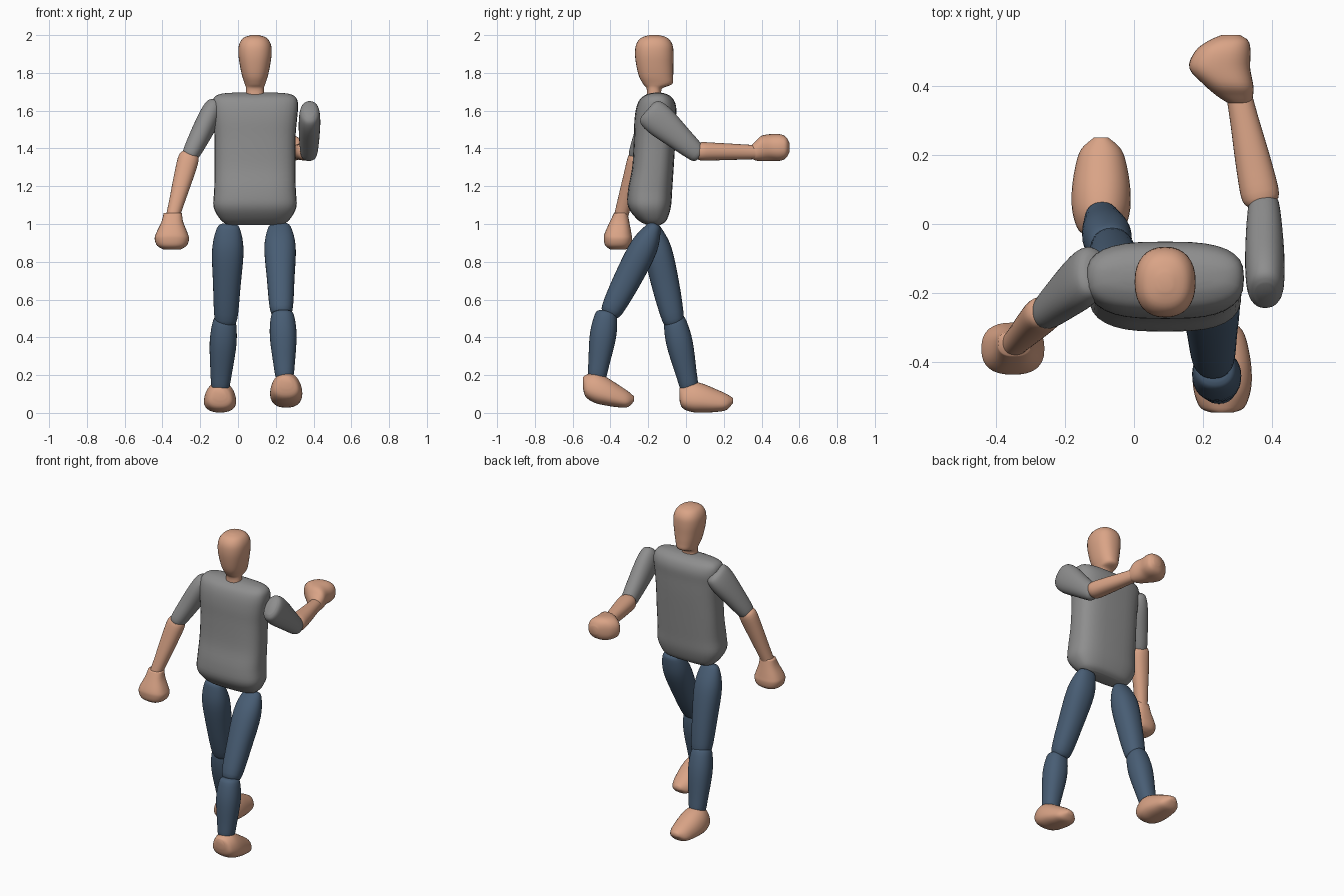
import bpy, bmesh, math
from mathutils import Vector


def material(name, rgb):
    m = bpy.data.materials.new(name)
    m.diffuse_color = (*rgb, 1)
    return m


SKIN = material("skin", (0.70, 0.37, 0.24))
SHIRT = material("grey shirt", (0.27, 0.27, 0.27))
JEANS = material("blue jeans", (0.065, 0.11, 0.175))


def spline(a, b, c, d, t):
    return 0.5 * (2 * b + (c - a) * t + (2 * a - 5 * b + 4 * c - d) * t * t
                  + (3 * b - a - 3 * c + d) * t ** 3)


def loft(name, mat, secs, axis, power=2.0, taper=0.0, steps=4, n=32):
    """Smooth skin over sections (x, y, z, half width, half depth)."""
    axis = Vector(axis).normalized()
    u = Vector((1, 0, 0))
    u = (u - axis * u.dot(axis)).normalized()
    v = u.cross(axis)
    last = len(secs) - 1
    rows = []
    for i in range(last):
        q = [secs[max(0, min(last, i + k))] for k in (-1, 0, 1, 2)]
        rows += [[spline(*c, s / steps) for c in zip(*q)] for s in range(steps)]
    rows.append(secs[-1])
    bm = bmesh.new()
    rings = []
    for x, y, z, a, b in rows:
        ring = []
        for k in range(n):
            th = 2 * math.pi * k / n
            c, s = math.cos(th), math.sin(th)
            c = math.copysign(abs(c) ** (2 / power), c)
            s = math.copysign(abs(s) ** (2 / power), s)
            p = Vector((x, y, z)) + u * max(a, .004) * c * (1 - taper * s) + v * max(b, .004) * s
            ring.append(bm.verts.new(p))
        rings.append(ring)
    for r0, r1 in zip(rings, rings[1:]):
        for k in range(n):
            bm.faces.new((r0[k], r0[(k + 1) % n], r1[(k + 1) % n], r1[k]))
    bm.faces.new(rings[0])
    bm.faces.new(rings[-1])
    bmesh.ops.recalc_face_normals(bm, faces=bm.faces)
    for f in bm.faces:
        f.smooth = True
    me = bpy.data.meshes.new(name)
    bm.to_mesh(me)
    bm.free()
    me.materials.append(mat)
    ob = bpy.data.objects.new(name, me)
    bpy.context.collection.objects.link(ob)
    return ob


def limb(name, mat, p0, p1, profile):
    p0, p1 = Vector(p0), Vector(p1)
    loft(name, mat, [(*p0.lerp(p1, t), a, b) for t, a, b in profile], p1 - p0, 2.2)


# Head and neck
loft("head", SKIN, [(.09, y, z, a, b) for z, y, a, b in (
    (1.66, -.168, .050, .042), (1.715, -.168, .047, .040), (1.74, -.150, .054, .076),
    (1.78, -.158, .067, .090), (1.84, -.165, .080, .098), (1.90, -.168, .088, .102),
    (1.95, -.168, .084, .096), (1.985, -.168, .062, .070), (2.0, -.168, .02, .025))],
    (0, 0, 1), 2.3)

# Shirt body
loft("torso", SHIRT, [(.09, y, z, a, b) for z, y, a, b in (
    (.995, -.17, .14, .035), (1.02, -.178, .18, .075), (1.09, -.193, .219, .113),
    (1.18, -.190, .216, .117), (1.30, -.175, .214, .110), (1.45, -.166, .214, .110),
    (1.55, -.163, .222, .110), (1.62, -.157, .228, .105), (1.665, -.155, .220, .085),
    (1.688, -.153, .185, .05), (1.695, -.153, .12, .02))], (0, 0, 1), 2.9)

# Arms
SLEEVE = ((0, .03, .05), (.06, .05, .078), (.25, .057, .085), (.6, .054, .068),
          (.93, .044, .05), (1, .028, .032))
FOREARM = ((0, .03, .03), (.08, .054, .048), (.35, .052, .046), (.75, .041, .040),
           (1, .036, .036))
limb("right_sleeve", SHIRT, (.38, -.205, 1.605), (.375, .075, 1.36), SLEEVE)
limb("left_sleeve", SHIRT, (-.115, -.13, 1.635), (-.263, -.265, 1.345), SLEEVE)
limb("right_forearm", SKIN, (.372, .05, 1.385), (.30, .39, 1.38), FOREARM)
limb("left_forearm", SKIN, (-.253, -.25, 1.38), (-.348, -.348, 1.03), FOREARM)

# Fists
loft("right_fist", SKIN, (
    (.305, .35, 1.382, .034, .037), (.292, .37, 1.388, .052, .052),
    (.275, .40, 1.400, .070, .067), (.248, .45, 1.405, .088, .071),
    (.257, .50, 1.405, .080, .070), (.273, .53, 1.405, .057, .055),
    (.28, .547, 1.405, .025, .025)), (0, 1, 0), 2.4)
loft("left_fist", SKIN, (
    (-.345, -.345, 1.058, .048, .036), (-.348, -.352, 1.01, .058, .052),
    (-.35, -.36, .95, .084, .071), (-.35, -.36, .92, .091, .075),
    (-.35, -.36, .885, .078, .067), (-.35, -.36, .865, .045, .04)), (0, 0, -1), 2.5)

# Jeans
THIGH = ((0, .03, .02), (.04, .060, .040), (.25, .083, .073), (.6, .073, .073),
         (.93, .060, .058), (1, .035, .035))
SHIN = ((0, .035, .035), (.06, .060, .058), (.35, .071, .070), (.75, .057, .056),
        (.95, .046, .047), (1, .025, .025))
limb("front_thigh", JEANS, (-.05, -.18, 1.0), (-.065, -.06, .46), THIGH)
limb("rear_thigh", JEANS, (.22, -.160, 1.0), (.23, -.408, .515), THIGH)
limb("front_shin", JEANS, (-.07, -.065, .51), (-.095, .022, .115), SHIN)
limb("rear_shin", JEANS, (.235, -.420, .54), (.247, -.475, .17), SHIN)


# Feet, the rear one pitched with the toe down
def foot(name, x, y0, stretch, lift, pitch):
    shape = ((0, .10, .03, .03), (.015, .085, .062, .058), (.065, .085, .080, .080),
             (.125, .078, .083, .076), (.195, .065, .074, .060), (.25, .058, .057, .042),
             (.285, .066, .02, .012))
    loft(name, SKIN, [(x, y0 + t * stretch, z + lift - pitch * t, a, b)
                      for t, z, a, b in shape], (0, 1, 0), 2.3, .18)


foot("front_foot", -.095, -.035, 1.0, 0, 0)
foot("rear_foot", .255, -.545, .95, .06, .18)
